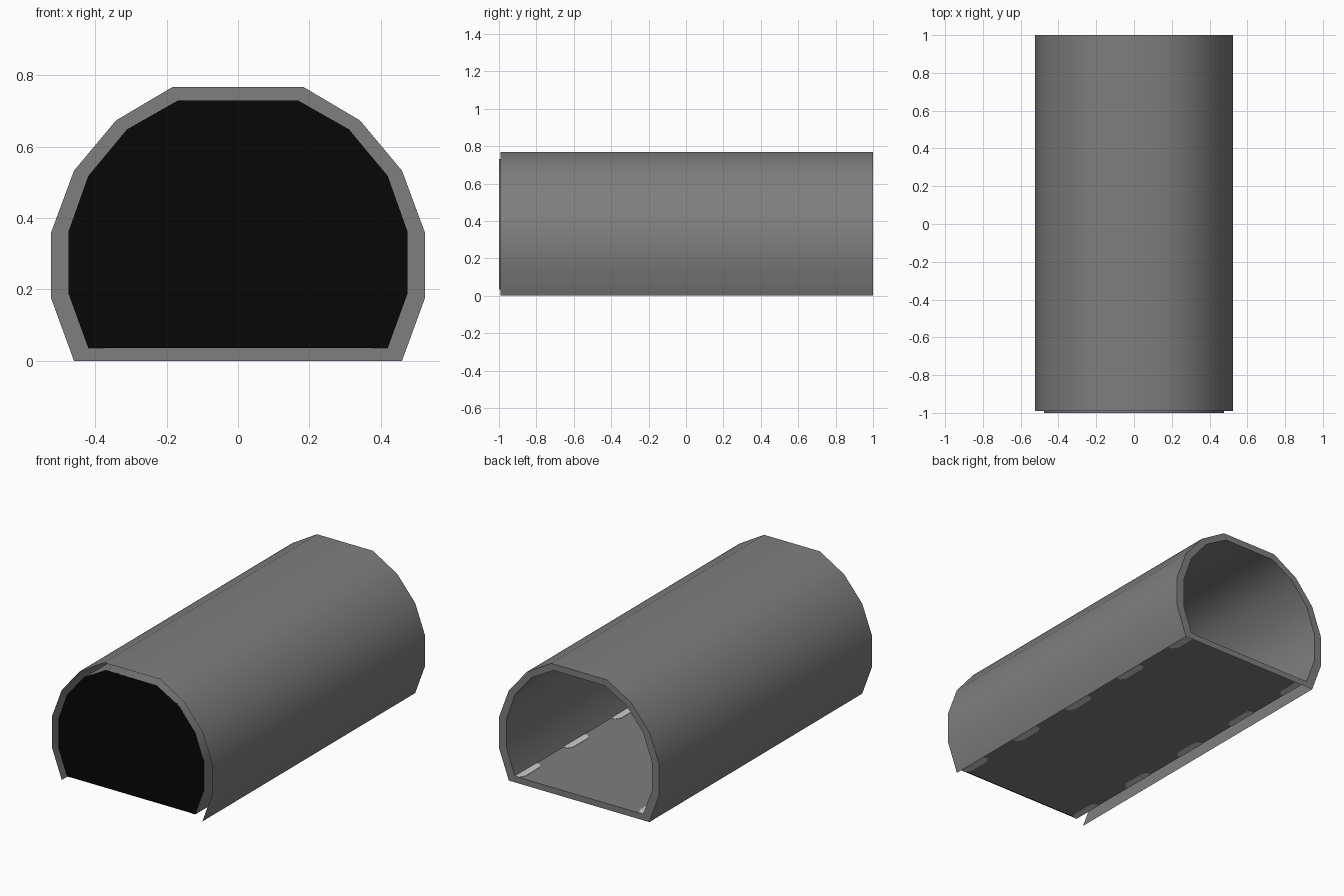
import bpy, bmesh, math

if "Cube" in bpy.data.objects:
    bpy.data.objects.remove(bpy.data.objects["Cube"])


def material(name, v):
    m = bpy.data.materials.new(name)
    m.diffuse_color = (v, v, v, 1)
    m.use_nodes = True
    m.node_tree.nodes["Principled BSDF"].inputs["Base Color"].default_value = m.diffuse_color
    return m


grey = material("concrete_grey", 0.21)
black = material("dark_black", 0.002)
pale = material("light_panel", 0.62)


def finish(name, bm, mat, smooth=False):
    me = bpy.data.meshes.new(name)
    bm.to_mesh(me)
    bm.free()
    me.materials.append(mat)
    ob = bpy.data.objects.new(name, me)
    bpy.context.collection.objects.link(ob)
    if smooth:
        bpy.ops.object.select_all(action='DESELECT')
        bpy.context.view_layer.objects.active = ob
        ob.select_set(True)
        bpy.ops.object.shade_smooth_by_angle(angle=math.radians(40))
    return ob


def mirrored(half):
    return half + [(-x, z) for x, z in reversed(half)]


def ring(bm, prof, y):
    return [bm.verts.new((x, y, z)) for x, z in prof]


# Cross-sections, right half from the foot up to the crown
outer = mirrored([(0.46, 0), (0.524, 0.175), (0.524, 0.36),
                  (0.46, 0.533), (0.342, 0.674), (0.183, 0.768)])
inner = mirrored([(0.42, 0.036), (0.476, 0.19), (0.476, 0.36),
                  (0.42, 0.518), (0.311, 0.649), (0.168, 0.73)])
n = len(outer)

# Tunnel: outer sheet open underneath, inner lining with floor, back rim
bm = bmesh.new()
of, ob_ = ring(bm, outer, -0.991), ring(bm, outer, 1)
inf, inb = ring(bm, inner, -1), ring(bm, inner, 1)
for i in range(n):
    j = (i + 1) % n
    if j:
        bm.faces.new((of[i], ob_[i], ob_[j], of[j]))
    bm.faces.new((inf[j], inb[j], inb[i], inf[i]))
    bm.faces.new((ob_[i], inb[i], inb[j], ob_[j]))
finish("tunnel_shell", bm, grey, True)

# Black closed front end, a thin plate
bm = bmesh.new()
f, b = ring(bm, inner, -1.0), ring(bm, inner, -0.992)
bm.faces.new(f)
bm.faces.new(b[::-1])
for i in range(n):
    j = (i + 1) % n
    bm.faces.new((f[i], b[i], b[j], f[j]))
finish("dark_front_panel", bm, black)

# Floor lights along both edges, visible above and below the floor
for side, label in ((1, "right"), (-1, "left")):
    for k in range(5):
        y = -0.9 + 0.45 * k
        shape = [(0.42, -0.1), (0.42, 0.1), (0.395, 0.1), (0.375, 0.07),
                 (0.375, -0.07), (0.395, -0.1)]
        bm = bmesh.new()
        lo = [bm.verts.new((side * x, y + d * 0.99, 0.034)) for x, d in shape]
        hi = [bm.verts.new((side * x, y + d * 0.99, 0.038)) for x, d in shape]
        bm.faces.new(lo)
        bm.faces.new(hi)
        for i in range(6):
            j = (i + 1) % 6
            bm.faces.new((lo[i], lo[j], hi[j], hi[i]))
        bmesh.ops.recalc_face_normals(bm, faces=bm.faces)
        finish(f"floor_light_{label}_{k + 1}", bm, pale)
